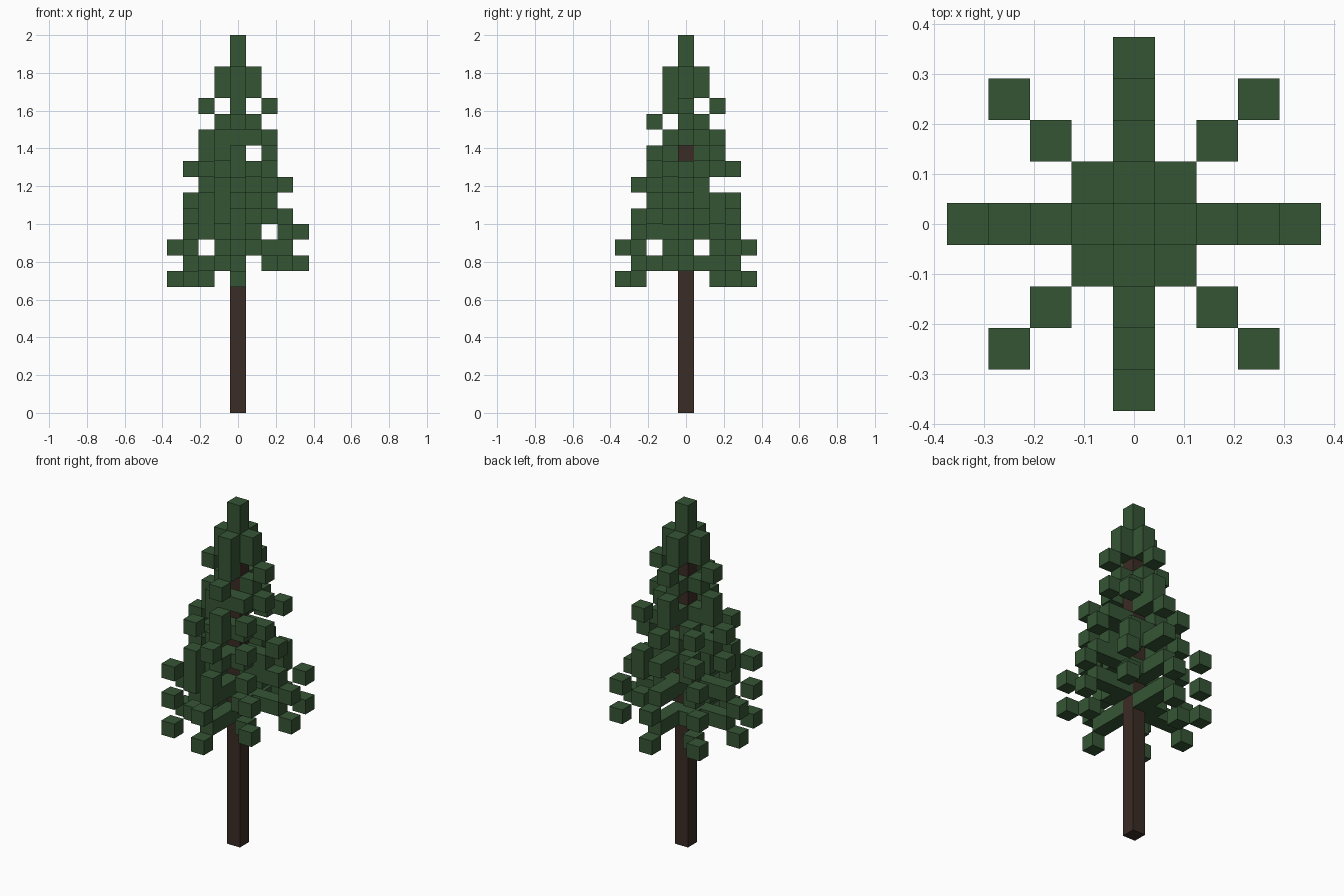
import bpy
import bmesh
from mathutils import Vector

cube = bpy.data.objects.get("Cube")
if cube:
    bpy.data.objects.remove(cube, do_unlink=True)

U = 1 / 12          # edge of one block
TRUNK_TOP = 22      # blocks


def material(name, color):
    mat = bpy.data.materials.new(name)
    mat.use_nodes = True
    mat.diffuse_color = (*color, 1)
    bsdf = mat.node_tree.nodes["Principled BSDF"]
    bsdf.inputs["Base Color"].default_value = (*color, 1)
    bsdf.inputs["Roughness"].default_value = 1
    return mat


def make_object(name, bm, mat):
    mesh = bpy.data.meshes.new(name)
    bm.to_mesh(mesh)
    bm.free()
    mesh.materials.append(mat)
    obj = bpy.data.objects.new(name, mesh)
    bpy.context.collection.objects.link(obj)
    return obj


def make_blocks(name, cells, mat):
    """Cubes on a grid, leaving out faces shared by two neighbours."""
    bm = bmesh.new()
    for cell in sorted(cells):
        center = Vector(cell) + Vector((0, 0, 0.5))
        for axis in range(3):
            for sign in (-1, 1):
                n = Vector((0, 0, 0))
                n[axis] = sign
                if tuple(int(a + b) for a, b in zip(cell, n)) in cells:
                    continue
                u = Vector((0, 0, 0))
                u[(axis + 1) % 3] = 1
                v = n.cross(u)
                corners = [n + u + v, n - u + v, n - u - v, n + u - v]
                bm.faces.new([bm.verts.new((center + c / 2) * U) for c in corners])
    bmesh.ops.recalc_face_normals(bm, faces=bm.faces[:])
    return make_object(name, bm, mat)


def branch(direction, layers):
    """One cell per step outward, each at the given layer."""
    dx, dy = direction
    return {(dx * r, dy * r, k) for r, k in enumerate(layers, 1)}


def straight(direction, tips):
    """Level branches whose last block hangs one layer lower."""
    cells = set()
    for tip, length in tips.items():
        cells |= branch(direction, [tip + 1] * (length - 1) + [tip])
    return cells


green = material("needle green", (0.036, 0.091, 0.036))
brown = material("bark brown", (0.044, 0.025, 0.018))

# Trunk: one tall square post
bm = bmesh.new()
bmesh.ops.create_cube(bm, size=1)
bmesh.ops.scale(bm, vec=(U, U, TRUNK_TOP * U), verts=bm.verts)
bmesh.ops.translate(bm, vec=(0, 0, TRUNK_TOP * U / 2), verts=bm.verts)
make_object("trunk", bm, brown)

# Branches along the main axes
LEFT, RIGHT, BACK, FRONT = (1, 0), (-1, 0), (0, 1), (0, -1)
foliage = {
    "left_branches": straight(LEFT, {9: 4, 11: 4, 14: 3, 17: 2, 19: 2})
    | branch(LEFT, [13, 13]),
    "right_branches": straight(RIGHT, {8: 4, 10: 4, 13: 3, 15: 3, 17: 2, 19: 2}),
    "back_branches": straight(BACK, {8: 4, 10: 4, 15: 3, 17: 2, 19: 2})
    | branch(BACK, [14, 13, 13]),
    "front_branches": straight(FRONT, {8: 4, 10: 4, 12: 3, 14: 3, 16: 2, 18: 2})
    | branch(FRONT, [20]),
}

# Drooping diagonal branches, listed as layers from the trunk outward
diagonals = {
    "back_left_branches": ((1, 1), [(11, 10, 9), (13, 12, 11), (14, 13), (17, 16)]),
    "front_left_branches": ((1, -1), [(10, 9, 9), (13, 12, 11), (15, 14), (17, 16)]),
    "back_right_branches": ((-1, 1), [(9, 8, 8), (12, 11, 10), (13, 13, 12), (15, 15)]),
    "front_right_branches": ((-1, -1), [(10, 9, 8), (12, 11, 10), (13, 12, 12),
                                        (14, 13), (16, 15), (17,)]),
}
for name, (direction, paths) in diagonals.items():
    foliage[name] = set().union(*(branch(direction, p) for p in paths))

# Crown collar and top shoot
foliage["crown_collar"] = {(dx, dy, 21) for dx, dy in (LEFT, RIGHT, BACK, FRONT)}
foliage["top_shoot"] = {(0, 0, 22), (0, 0, 23)}

for name, cells in foliage.items():
    make_blocks(name, cells, green)
